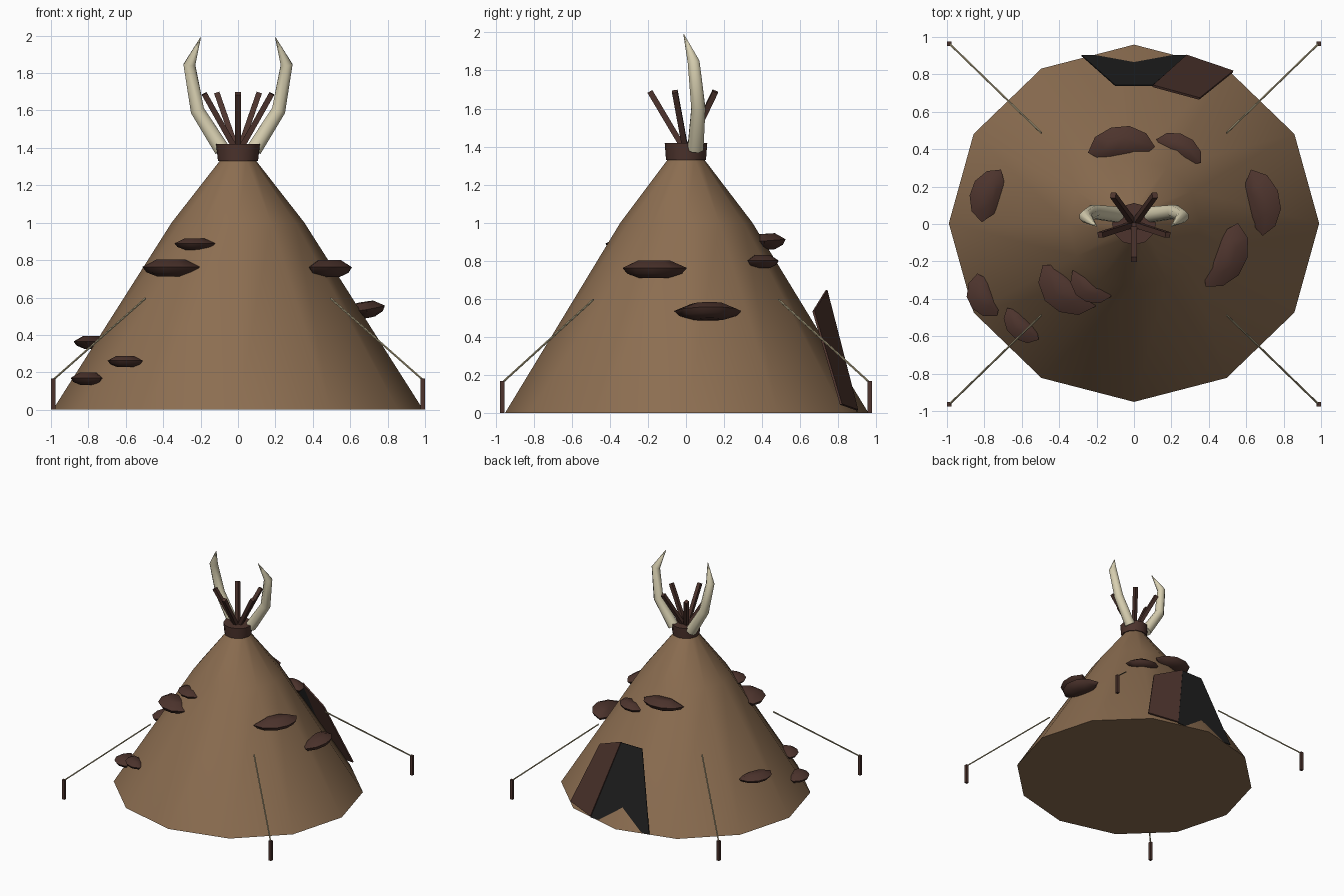
import bpy, math
from mathutils import Vector, Matrix

if "Cube" in bpy.data.objects:
    bpy.data.objects.remove(bpy.data.objects["Cube"])


def material(name, rgb):
    m = bpy.data.materials.new(name)
    m.diffuse_color = (*rgb, 1)
    m.use_nodes = True
    m.node_tree.nodes["Principled BSDF"].inputs["Base Color"].default_value = m.diffuse_color
    return m


HIDE = material("tan hide", (0.262, 0.155, 0.082))
WOOD = material("dark brown", (0.074, 0.034, 0.026))
HORN = material("ivory", (0.69, 0.63, 0.44))
ROPE = material("rope", (0.42, 0.36, 0.22))
DARK = material("black opening", (0.0145, 0.0145, 0.0145))


def loft(name, rings, mat, smooth=None):
    """Skin closed rings of equal length and cap both ends."""
    n = len(rings[0])
    verts = [v for r in rings for v in r]
    faces = [(k * n + i, k * n + (i + 1) % n, (k + 1) * n + (i + 1) % n, (k + 1) * n + i)
             for k in range(len(rings) - 1) for i in range(n)]
    faces += [tuple(reversed(range(n))), tuple(range(len(verts) - n, len(verts)))]
    me = bpy.data.meshes.new(name)
    me.from_pydata(verts, [], faces)
    me.materials.append(mat)
    ob = bpy.data.objects.new(name, me)
    bpy.context.collection.objects.link(ob)
    if smooth:
        bpy.ops.object.select_all(action='DESELECT')
        ob.select_set(True)
        bpy.context.view_layer.objects.active = ob
        bpy.ops.object.shade_smooth_by_angle(angle=math.radians(smooth))
    return ob


def ring(n, rx, ry, z, cy=0.0):
    return [Vector((rx * math.cos(math.tau * i / n), cy + ry * math.sin(math.tau * i / n), z))
            for i in range(n)]


def tube(name, points, radii, n, mat, smooth=None):
    """Tapered tube along a path."""
    pts = [Vector(p) for p in points]
    rings = []
    for i, p in enumerate(pts):
        d = (pts[min(i + 1, len(pts) - 1)] - pts[max(i - 1, 0)]).normalized()
        side = d.cross(Vector((0, 1, 0.01))).normalized()
        up = side.cross(d)
        rings.append([p + radii[i] * (side * math.cos(a) - up * math.sin(a))
                      for a in (math.tau * (k + 0.5) / n for k in range(n))][::-1])
    return loft(name, rings, mat, smooth)


def plate(name, corners, thick, mat):
    """Thin four-cornered sheet."""
    c = [Vector(p) for p in corners]
    nrm = (c[1] - c[0]).cross(c[2] - c[0]).normalized() * thick / 2
    return loft(name, [[p - nrm for p in c], [p + nrm for p in c]], mat)


# tent cover: twelve-sided cone with a slightly steeper shoulder
loft("tent_cover", [ring(12, 0.99, 0.955, 0, 0.004), ring(12, 0.355, 0.347, 1.0, 0.002),
                    ring(12, 0.09, 0.09, 1.34)], HIDE, 40)

# collar binding at the top
loft("collar", [ring(12, 0.107, 0.105, 1.33), ring(12, 0.117, 0.112, 1.42)], WOOD, 40)

# five splayed poles
for k in range(5):
    a = math.radians(-90 + 72 * k)
    tube(f"pole_{k + 1}", [(0, 0, 1.37), (0.19 * math.cos(a), 0.19 * math.sin(a), 1.69)],
         [0.021, 0.021], 4, WOOD)

# pair of curved horns
for side, s in (("left", -1), ("right", 1)):
    tube(f"horn_{side}", [(0.085 * s, 0.05, 1.39), (0.217 * s, 0.065, 1.6),
                          (0.26 * s, 0.04, 1.845), (0.2 * s, -0.012, 1.99)],
         [0.045, 0.04, 0.034, 0.002], 8, HORN, 50)

# corner pegs and guy ropes
for sx in (-1, 1):
    for sy in (-1, 1):
        tag = ("left" if sx < 0 else "right") + ("_front" if sy < 0 else "_back")
        x, y = 0.988 * sx, 0.965 * sy
        loft("peg_" + tag, [[Vector((x + 0.012 * i, y + 0.012 * j, z))
                             for i, j in ((-1, -1), (1, -1), (1, 1), (-1, 1))]
                            for z in (0, 0.168)], WOOD)
        tube("rope_" + tag, [(x, y, 0.16), (0.495 * sx, 0.487 * sy, 0.595)],
             [0.006, 0.006], 6, ROPE)

# doorway sheet at the back, and its folded flap
plate("doorway", [(0.28, 0.9, 0.005), (-0.28, 0.9, 0.005), (-0.1, 0.74, 0.64), (0.1, 0.74, 0.64)],
      0.006, DARK)
plate("door_flap", [(0.53, 0.815, 0.045), (0.28, 0.9, 0.015), (0.1, 0.738, 0.645), (0.35, 0.67, 0.535)],
      0.012, WOOD)

# shelf-like patches: x, y, z, facing angle, half width, half depth, half height, outward tilt
PATCHES = [
    (-0.07, 0.43, 0.90, 95, 0.18, 0.095, 0.042, 4),
    (0.25, 0.41, 0.795, 62, 0.135, 0.068, 0.034, 0),
    (-0.79, 0.16, 0.36, 160, 0.15, 0.085, 0.034, 0),
    (0.69, 0.12, 0.535, 10, 0.18, 0.095, 0.042, 10),
    (0.50, -0.18, 0.755, -27, 0.19, 0.10, 0.046, 0),
    (-0.37, -0.36, 0.757, 232, 0.18, 0.11, 0.046, 0),
    (-0.24, -0.34, 0.885, 236, 0.125, 0.075, 0.03, 0),
    (-0.81, -0.39, 0.165, 205, 0.125, 0.08, 0.033, 0),
    (-0.61, -0.55, 0.258, 225, 0.12, 0.065, 0.03, 0),
]
# half-moon outline: depth, width
OUTLINE = [(-0.9, -0.55), (-0.35, -1), (0.45, -0.78), (0.95, -0.3), (0.95, 0.25),
           (0.5, 0.75), (-0.35, 1), (-0.9, 0.55)]
for k, (x, y, z, ang, w, d, h, tilt) in enumerate(PATCHES):
    M = (Matrix.Translation((x, y, z)) @ Matrix.Rotation(math.radians(ang), 4, 'Z')
         @ Matrix.Rotation(math.radians(-tilt), 4, 'Y'))
    loft(f"patch_{k + 1}",
         [[M @ Vector((d * u * s - d * 0.15 * (1 - s), w * v * s, h * t)) for u, v in OUTLINE]
          for s, t in ((0.45, -1), (0.85, -0.5), (1, 0.15), (0.5, 1))], WOOD, 45)
